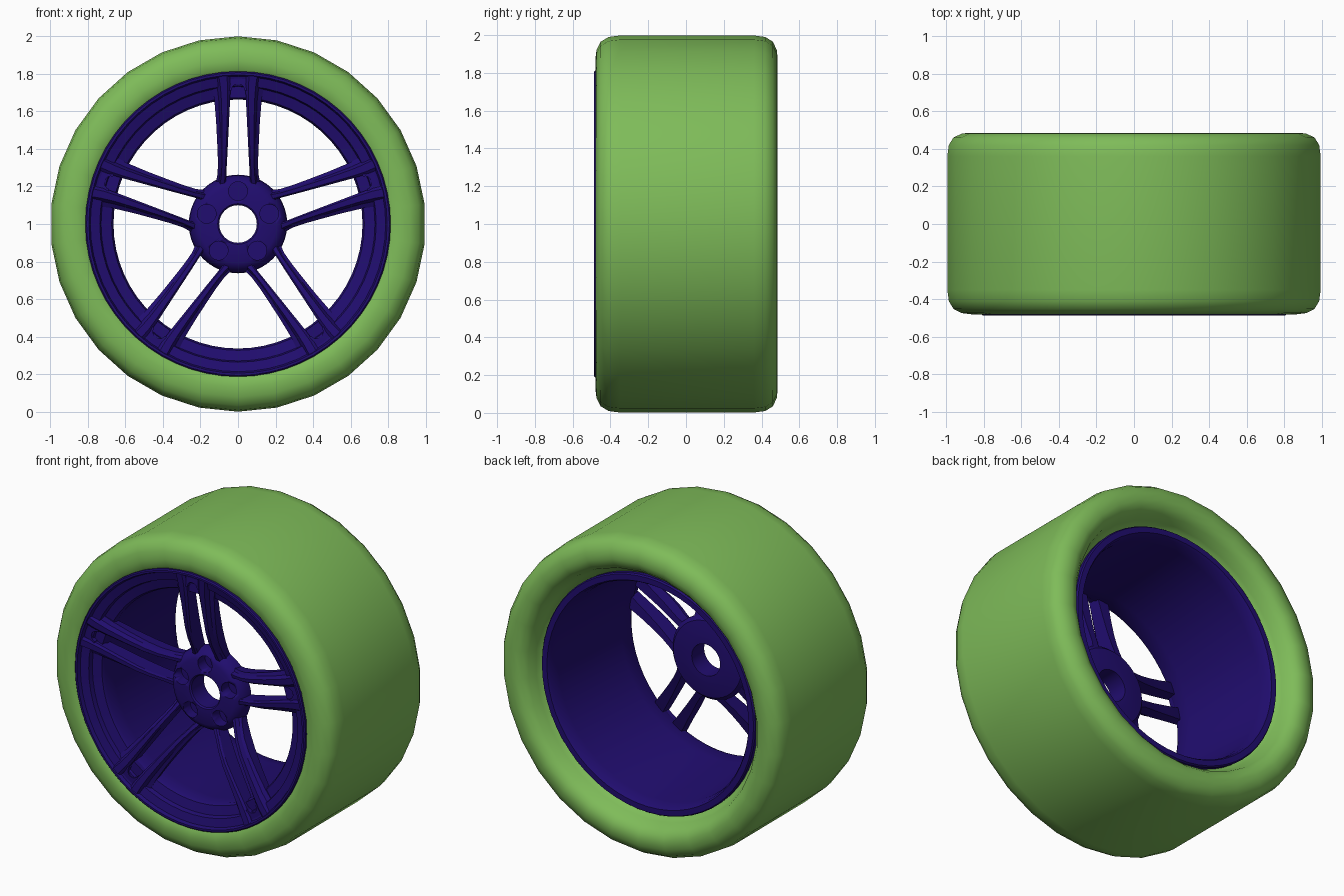
import bpy, bmesh
from math import sin, cos, pi, radians

if "Cube" in bpy.data.objects:
    bpy.data.objects.remove(bpy.data.objects["Cube"])


def material(name, color):
    m = bpy.data.materials.new(name)
    m.diffuse_color = color
    m.use_nodes = True
    m.node_tree.nodes["Principled BSDF"].inputs["Base Color"].default_value = m.diffuse_color
    return m


GREEN = material("tire_green", (0.21, 0.50, 0.10, 1))
PURPLE = material("rim_purple", (0.015, 0.004, 0.16, 1))


def finish(name, bm, mat, angle=35):
    bmesh.ops.recalc_face_normals(bm, faces=bm.faces[:])
    me = bpy.data.meshes.new(name)
    bm.to_mesh(me)
    bm.free()
    ob = bpy.data.objects.new(name, me)
    bpy.context.collection.objects.link(ob)
    me.materials.append(mat)
    bpy.ops.object.select_all(action='DESELECT')
    ob.select_set(True)
    bpy.context.view_layer.objects.active = ob
    bpy.ops.object.shade_smooth_by_angle(angle=radians(angle))
    return ob


def spin(name, profile, segs, mat, angle=35):
    """Revolve a closed (radius, y) profile round the wheel axis."""
    bm = bmesh.new()
    rings = []
    for i in range(segs):
        t = 2 * pi * i / segs
        rings.append([bm.verts.new((r * sin(t), y, 1 + r * cos(t))) for r, y in profile])
    n = len(profile)
    for i in range(segs):
        a, b = rings[i], rings[(i + 1) % segs]
        for j in range(n):
            k = (j + 1) % n
            bm.faces.new((a[j], a[k], b[k], b[j]))
    return finish(name, bm, mat, angle)


def place(p, k):
    """Turn a point (x, y, radius) of the top spoke to spoke number k."""
    x, y, r = p
    t = k * 2 * pi / 5
    return (x * cos(t) + r * sin(t), y, 1 + r * cos(t) - x * sin(t))


def loft(bm, sections, k):
    rings = [[bm.verts.new(place(p, k)) for p in s] for s in sections]
    n = len(rings[0])
    for a, b in zip(rings, rings[1:]):
        for j in range(n):
            bm.faces.new((a[j], a[(j + 1) % n], b[(j + 1) % n], b[j]))
    bm.faces.new(rings[0])
    bm.faces.new(rings[-1][::-1])


# tire: 30-sided, rounded shoulders, bead tucked in at the back
spin("tire", [(0.80, -0.455), (0.825, -0.474), (0.87, -0.48), (0.92, -0.474),
              (0.965, -0.452), (0.99, -0.41), (0.998, -0.35),
              (0.998, 0.36), (0.99, 0.42), (0.965, 0.46), (0.92, 0.481),
              (0.875, 0.485), (0.835, 0.472), (0.805, 0.44), (0.785, 0.39),
              (0.765, 0.345), (0.73, 0.33), (0.73, -0.40)], 30, GREEN, 50)

# rim: front lip, stepped face, long barrel and back lip
spin("rim", [(0.81, -0.44), (0.812, -0.48), (0.805, -0.487), (0.793, -0.487),
             (0.785, -0.465), (0.735, -0.452), (0.728, -0.425), (0.672, -0.41),
             (0.662, -0.39), (0.668, -0.30), (0.69, 0.30), (0.70, 0.37),
             (0.71, 0.385), (0.745, 0.385), (0.752, 0.375), (0.75, 0.345),
             (0.715, 0.32), (0.695, -0.30), (0.74, -0.40)], 60, PURPLE)

# five twin spokes: radius, inner x, outer x, front y, depth
STATIONS = [(0.17, 0.064, 0.135, -0.295, 0.08), (0.22, 0.063, 0.118, -0.322, 0.09),
            (0.27, 0.062, 0.108, -0.348, 0.10), (0.34, 0.058, 0.107, -0.385, 0.11),
            (0.42, 0.054, 0.110, -0.413, 0.11), (0.54, 0.048, 0.116, -0.438, 0.10),
            (0.66, 0.042, 0.126, -0.460, 0.09), (0.73, 0.040, 0.138, -0.472, 0.08),
            (0.80, 0.045, 0.152, -0.482, 0.06)]
bm = bmesh.new()
for k in range(5):
    for s in (-1, 1):
        secs = []
        for r, xi, xo, y, d in STATIONS:
            w = xo - xi
            secs.append([(s * xi, y + 0.012, r), (s * (xi + 0.15 * w), y, r),
                         (s * (xi + 0.55 * w), y, r), (s * (xi + 0.72 * w), y + 0.028, r),
                         (s * xo, y + 0.04, r), (s * (xo - 0.1 * w), y + d, r),
                         (s * xi, y + d, r)])
        loft(bm, secs, k)
finish("spokes", bm, PURPLE, 30)

# blocks that close each spoke pair at the rim, with a round-ended pocket
bm = bmesh.new()
for k in range(5):
    arch = [(0.035 * cos(pi * i / 8), 0.71 + 0.035 * sin(pi * i / 8)) for i in range(9)]
    floor = [(0.05, 0.67), (0.05, 0.80), (-0.05, 0.80), (-0.05, 0.67)]
    loft(bm, [[(x, -0.435, r) for x, r in floor], [(x, -0.385, r) for x, r in floor]], k)
    top = [(0.05, 0.71)] + arch + [(-0.05, 0.71), (-0.05, 0.80), (0.05, 0.80)]
    loft(bm, [[(x, -0.462, r) for x, r in top], [(x, -0.43, r) for x, r in top]], k)
finish("spoke_end_blocks", bm, PURPLE, 30)

# hub with centre bore
hub = spin("hub", [(0.10, -0.325), (0.108, -0.333), (0.205, -0.333), (0.235, -0.318),
                   (0.258, -0.28), (0.262, -0.24), (0.24, -0.215),
                   (0.15, -0.20), (0.10, -0.20)], 40, PURPLE)

# five bolt pockets cut in the hub
bm = bmesh.new()
for k in range(5):
    circle = [(0.05 * cos(pi * i / 10), 0.175 + 0.05 * sin(pi * i / 10)) for i in range(20)]
    loft(bm, [[(x, y, r) for x, r in circle] for y in (-0.42, -0.26)], k)
cutter = finish("bolt_pocket_cutter", bm, PURPLE)
cutter.hide_render = True
cutter.display_type = 'WIRE'
mod = hub.modifiers.new("bolt_pockets", 'BOOLEAN')
mod.operation = 'DIFFERENCE'
mod.solver = 'EXACT'
mod.object = cutter
